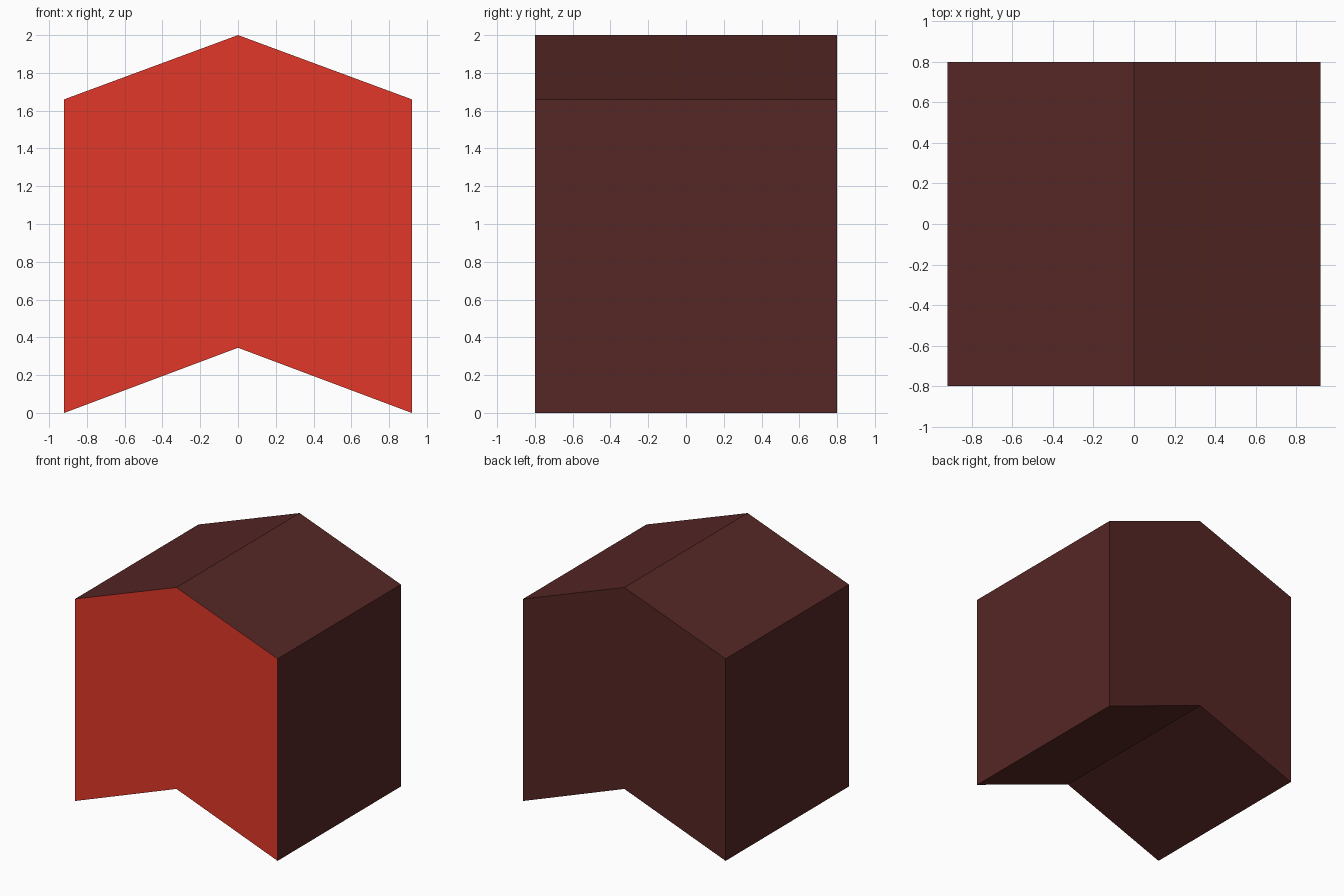
import bpy, bmesh

if "Cube" in bpy.data.objects:
    bpy.data.objects.remove(bpy.data.objects["Cube"])


def colour(name, rgb):
    m = bpy.data.materials.new(name)
    m.diffuse_color = (*rgb, 1)
    m.use_nodes = True
    m.node_tree.nodes["Principled BSDF"].inputs["Base Color"].default_value = m.diffuse_color
    return m


W, D = 0.92, 0.8  # half width, half depth

# chevron profile (x, z), counter-clockwise seen from the front
profile = [(-W, 0), (0, 0.345), (W, 0), (W, 1.66), (0, 2.0), (-W, 1.66)]

# extrude the profile from front to back
bm = bmesh.new()
front = bm.faces.new([bm.verts.new((x, -D, z)) for x, z in profile])
ret = bmesh.ops.extrude_face_region(bm, geom=[front], use_keep_orig=True)
moved = [v for v in ret["geom"] if isinstance(v, bmesh.types.BMVert)]
bmesh.ops.translate(bm, verts=moved, vec=(0, 2 * D, 0))
bmesh.ops.recalc_face_normals(bm, faces=bm.faces)

# red front, dark everywhere else
for f in bm.faces:
    f.material_index = 1 if f.normal.y < -0.9 else 0

mesh = bpy.data.meshes.new("chevron_block")
bm.to_mesh(mesh)
bm.free()
mesh.materials.append(colour("dark_maroon", (0.09, 0.02, 0.018)))
mesh.materials.append(colour("bright_red", (0.75, 0.038, 0.022)))
block = bpy.data.objects.new("chevron_block", mesh)
bpy.context.collection.objects.link(block)
